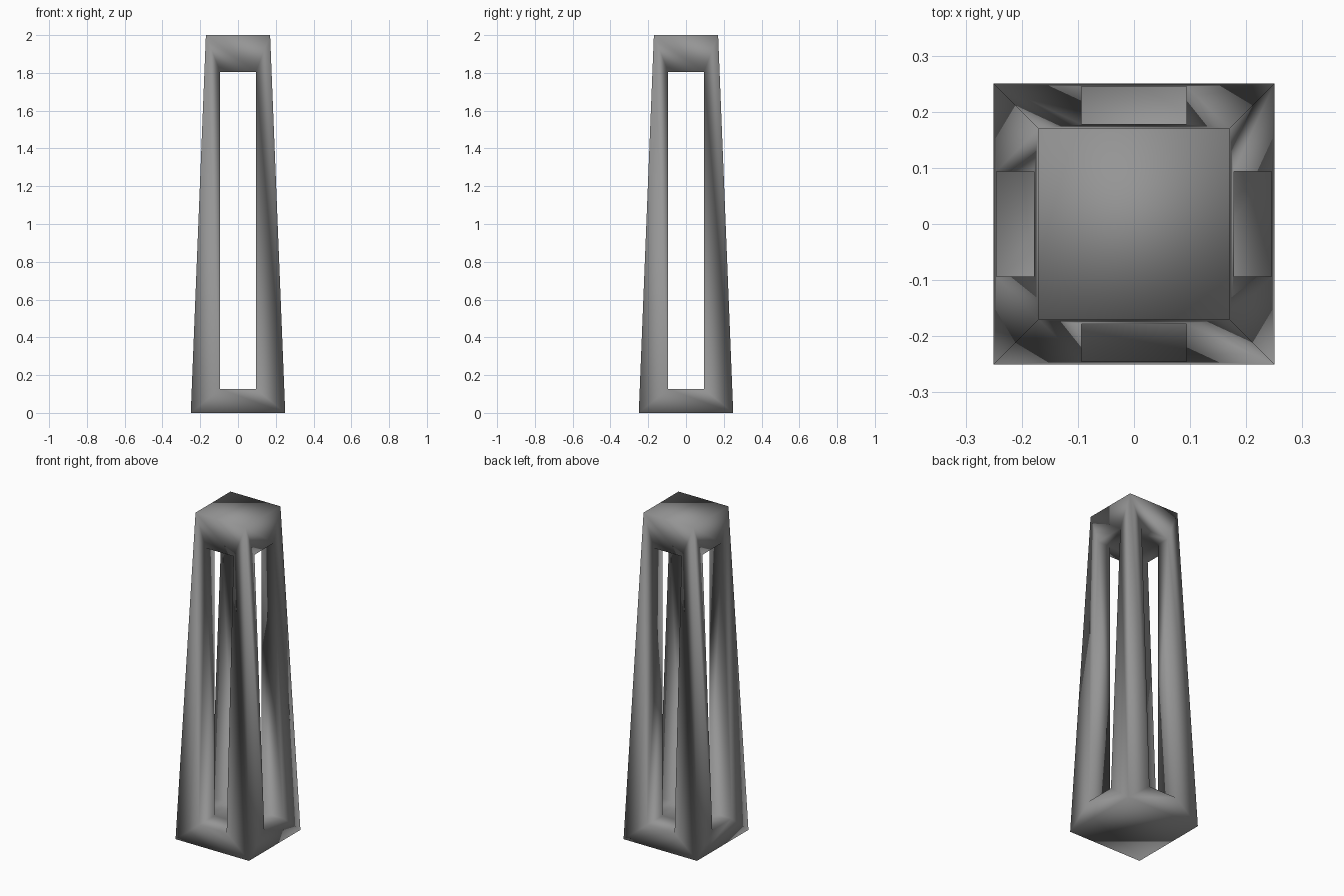
import bpy
import bmesh

cube = bpy.data.objects.get("Cube")
if cube:
    bpy.data.objects.remove(cube, do_unlink=True)

BASE_HALF, TOP_HALF, HEIGHT = 0.25, 0.17, 2.0
WINDOW_HALF, SILL, LINTEL = 0.094, 0.127, 1.805

# Single grey material
grey = bpy.data.materials.new("grey")
grey.use_nodes = True
colour = (0.3, 0.3, 0.3, 1)
grey.diffuse_color = colour
grey.node_tree.nodes["Principled BSDF"].inputs["Base Color"].default_value = colour


def block(name, low, high, z0, z1):
    """Box whose half sizes go from low (at z0) to high (at z1)."""
    bm = bmesh.new()
    bmesh.ops.create_cube(bm, size=2)
    for v in bm.verts:
        half, z = (high, z1) if v.co.z > 0 else (low, z0)
        v.co = (v.co.x * half[0], v.co.y * half[1], z)
    mesh = bpy.data.meshes.new(name)
    bm.to_mesh(mesh)
    bm.free()
    mesh.materials.append(grey)
    ob = bpy.data.objects.new(name, mesh)
    bpy.context.collection.objects.link(ob)
    return ob


# Tapered square tower
tower = block("tower", (BASE_HALF, BASE_HALF), (TOP_HALF, TOP_HALF), 0, HEIGHT)

# Tall openings cut through in both directions, leaving four corner posts
bpy.context.view_layer.objects.active = tower
for name, half in (("window_cutter_front", (WINDOW_HALF, 1)),
                   ("window_cutter_side", (1, WINDOW_HALF))):
    cutter = block(name, half, half, SILL, LINTEL)
    cutter.hide_render = True
    mod = tower.modifiers.new(name, "BOOLEAN")
    mod.operation = "DIFFERENCE"
    mod.solver = "EXACT"
    mod.object = cutter
    bpy.ops.object.modifier_apply(modifier=mod.name)
    bpy.data.objects.remove(cutter, do_unlink=True)

# Soft shading over the whole tower
tower.data.shade_smooth()
